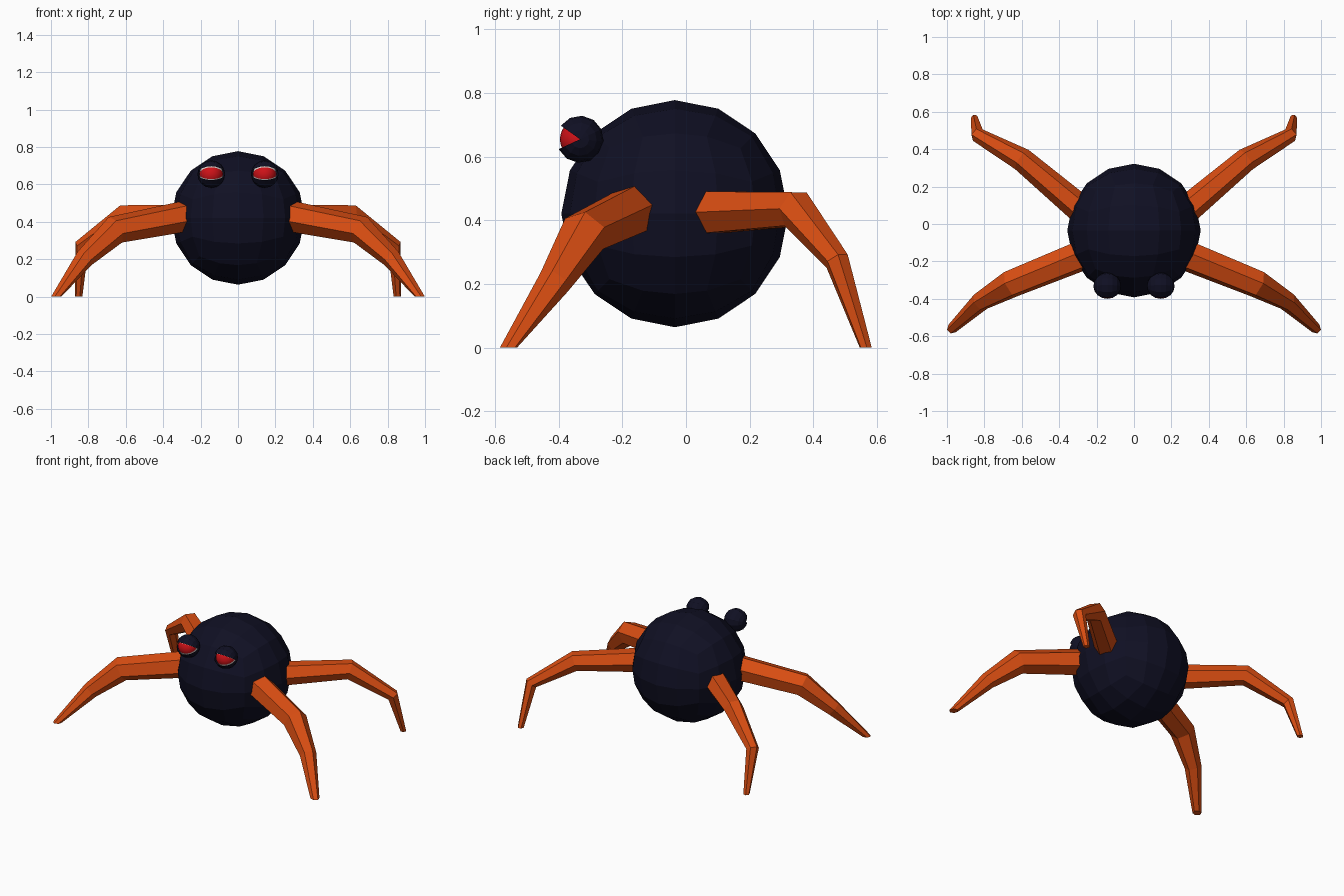
import bpy, bmesh, math
from mathutils import Vector, Matrix

if "Cube" in bpy.data.objects:
    bpy.data.objects.remove(bpy.data.objects["Cube"])


def material(name, rgb):
    m = bpy.data.materials.new(name)
    m.diffuse_color = (*rgb, 1)
    m.use_nodes = True
    m.node_tree.nodes["Principled BSDF"].inputs["Base Color"].default_value = m.diffuse_color
    return m


NAVY = material("dark navy", (0.005, 0.005, 0.017))
ORANGE = material("burnt orange", (0.70, 0.075, 0.006))
RED = material("red", (0.62, 0.006, 0.009))
PALE = material("pale rim", (0.70, 0.62, 0.60))


def add_object(name, bm, mats):
    bmesh.ops.recalc_face_normals(bm, faces=bm.faces)
    mesh = bpy.data.meshes.new(name)
    bm.to_mesh(mesh)
    bm.free()
    for m in mats:
        mesh.materials.append(m)
    ob = bpy.data.objects.new(name, mesh)
    bpy.context.collection.objects.link(ob)
    return ob


# Round body: cube grid pushed out to a sphere with equal angles
def make_body(center, radius):
    bm = bmesh.new()
    bmesh.ops.create_cube(bm, size=2)
    bmesh.ops.subdivide_edges(bm, edges=bm.edges, cuts=3, use_grid_fill=True)
    for v in bm.verts:
        d = Vector([math.tan(c * math.pi / 4) for c in v.co])
        v.co = Vector(center) + d.normalized() * radius
    add_object("body", bm, [NAVY])


# Tapered six-sided leg swept through its joints
def make_leg(name, joints, radii, side_sign, tilt):
    pts = [Vector((p[0] * side_sign, p[1], p[2])) for p in joints]
    span = pts[-1] - pts[0]
    out = Vector((span.x, span.y, 0)).normalized()
    side = Vector((-out.y, out.x, 0)) * side_sign
    bm = bmesh.new()
    rings = []
    for i, p in enumerate(pts):
        if i == len(pts) - 1:
            t = Vector((0, 0, -1))            # foot is cut level with the floor
        else:
            t = (pts[i + 1] - p).normalized()
            if i:
                t = (t + (p - pts[i - 1]).normalized()).normalized()
        s = (side - t * side.dot(t)).normalized()
        up = t.cross(s) * side_sign
        ring = []
        for k in range(6):
            a = math.radians(60 * k + tilt)
            ring.append(bm.verts.new(p + (s * math.cos(a) + up * math.sin(a)) * radii[i]))
        rings.append(ring)
    for a, b in zip(rings, rings[1:]):
        for k in range(6):
            n = (k + 1) % 6
            bm.faces.new((a[k], a[n], b[n], b[k]))
    bm.faces.new(rings[0])
    bm.faces.new(rings[-1])
    add_object(name, bm, [ORANGE])


# Ball whose poles lie on the x axis, so its segments open like eyelids
def hinge_ball(radius, center, segments, rings):
    bm = bmesh.new()
    bmesh.ops.create_uvsphere(bm, u_segments=segments, v_segments=rings, radius=radius)
    bm.transform(Matrix.Rotation(math.pi / 2, 4, 'Y'))
    return bm, Matrix.Translation(center) @ Matrix.Rotation(math.radians(-5), 4, 'X')


def elevation(face):
    c = face.calc_center_median()
    return abs(math.degrees(math.atan2(c.z, -c.y)))


def make_eye(prefix, x):
    center = Vector((x, -0.333, 0.655))
    # dark lids with the front segments opened
    bm, place = hinge_ball(0.074, center, 12, 8)
    opening = [f for f in bm.faces if elevation(f) < 30]
    bmesh.ops.delete(bm, geom=opening, context='FACES')
    bm.transform(place)
    add_object(prefix + "_eyelids", bm, [NAVY])
    # red eyeball with a thin pale rim next to the lids
    bm, place = hinge_ball(0.063, center, 60, 12)
    for f in bm.faces:
        f.material_index = 0 if elevation(f) < 30 else 1
        f.smooth = True
    bm.transform(place)
    add_object(prefix + "_eyeball", bm, [RED, PALE])


make_body((0, -0.035, 0.421), 0.357)

FRONT = [(0.27, -0.165, 0.432), (0.655, -0.32, 0.358), (0.82, -0.415, 0.205), (0.972, -0.558, 0)]
REAR = [(0.28, 0.075, 0.425), (0.60, 0.345, 0.435), (0.835, 0.475, 0.272), (0.852, 0.565, 0)]
for label, sign in (("right", 1), ("left", -1)):
    make_leg(label + "_front_leg", FRONT, (0.084, 0.077, 0.052, 0.028), sign, 15)
    make_leg(label + "_rear_leg", REAR, (0.076, 0.063, 0.040, 0.020), sign, 0)
    make_eye(label, 0.143 * sign)
